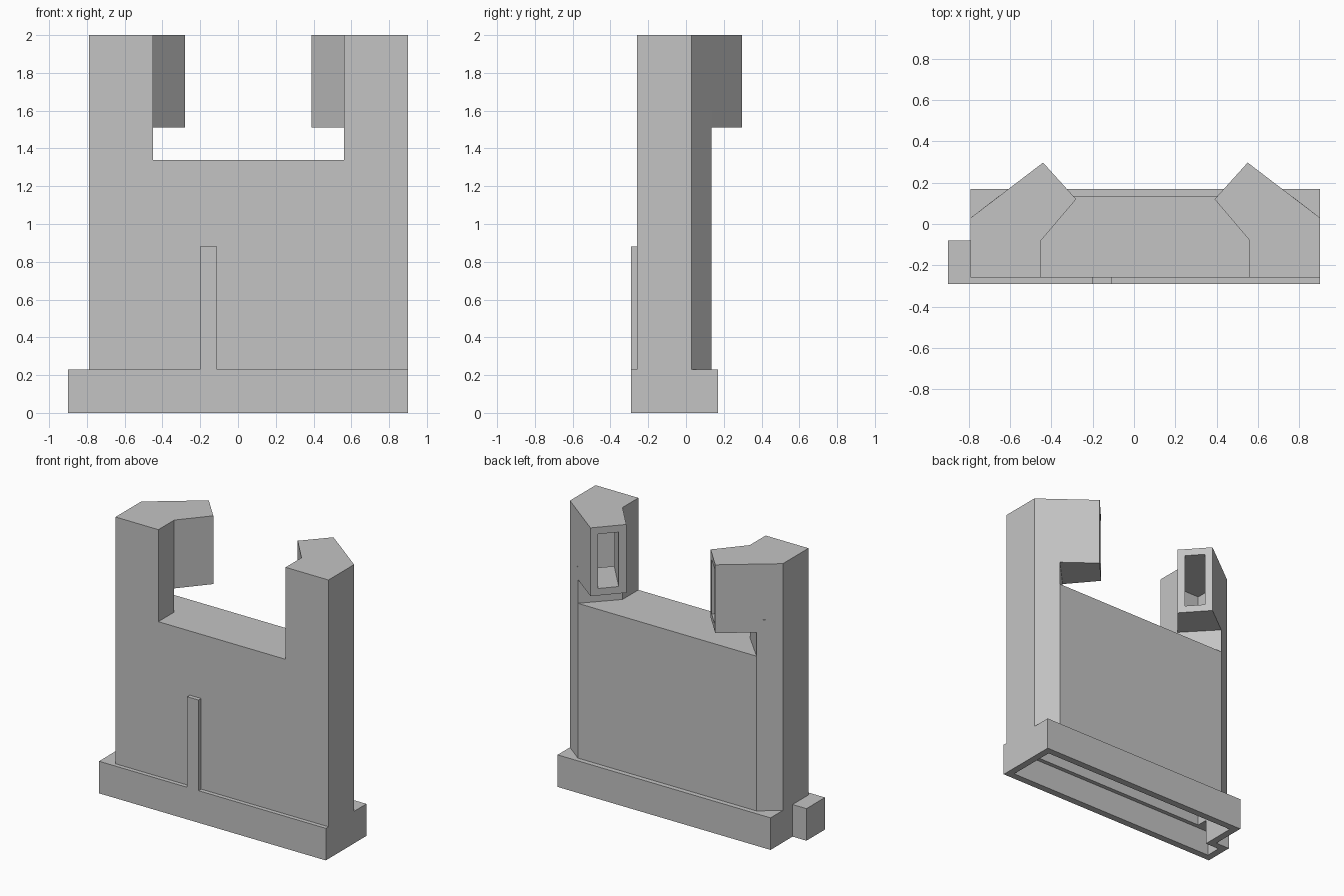
import bpy, bmesh
from mathutils import Vector

cube = bpy.data.objects.get("Cube")
if cube:
    bpy.data.objects.remove(cube, do_unlink=True)

grey = bpy.data.materials.new("plain grey")
grey.use_nodes = True
colour = (0.55, 0.55, 0.55, 1)
grey.diffuse_color = colour
grey.node_tree.nodes["Principled BSDF"].inputs["Base Color"].default_value = colour

CENTRE = 0.055   # middle of the wall, the lug shifts it off zero
WALL = 0.05      # shell thickness
TOP = 2.0


def prism(name, outline, z0, z1, flip=False):
    """Extrude a counter-clockwise outline, optionally mirrored in x."""
    if flip:
        outline = [(-x, y) for x, y in reversed(outline)]
    bm = bmesh.new()
    face = bm.faces.new([bm.verts.new((x + CENTRE, y, z0)) for x, y in outline])
    side = bmesh.ops.extrude_face_region(bm, geom=[face])["geom"]
    moved = [v for v in side if isinstance(v, bmesh.types.BMVert)]
    bmesh.ops.translate(bm, verts=moved, vec=(0, 0, z1 - z0))
    bmesh.ops.recalc_face_normals(bm, faces=bm.faces)
    mesh = bpy.data.meshes.new(name)
    bm.to_mesh(mesh)
    bm.free()
    mesh.materials.append(grey)
    obj = bpy.data.objects.new(name, mesh)
    bpy.context.collection.objects.link(obj)
    return obj


def inset(outline, open_edge=None):
    """Move every edge inwards by the wall; an open edge moves outwards."""
    lines = []
    for i, p in enumerate(outline):
        a, b = Vector(p), Vector(outline[(i + 1) % len(outline)])
        d = (b - a).normalized()
        shift = -WALL if i == open_edge else WALL
        lines.append((a + Vector((-d.y, d.x)) * shift, d))
    result = []
    for i, (p, d) in enumerate(lines):
        q, e = lines[i - 1]
        t = (p - q).cross(d) / e.cross(d)
        result.append(tuple(q + e * t))
    return result


def combine(target, other, operation):
    mod = target.modifiers.new(operation, 'BOOLEAN')
    mod.operation = operation
    mod.solver = 'EXACT'
    mod.object = other
    bpy.context.view_layer.objects.active = target
    bpy.ops.object.modifier_apply(modifier=mod.name)
    bpy.data.objects.remove(other, do_unlink=True)


# Outlines seen from above
base = [(-0.845, 0.17), (-0.845, -0.08), (-0.955, -0.08), (-0.955, -0.29),
        (0.845, -0.29), (0.845, 0.17)]
panel = [(-0.845, -0.26), (0.845, -0.26), (0.845, 0.03), (0.709, 0.135),
         (-0.709, 0.135), (-0.845, 0.03)]
post = [(0.505, -0.26), (0.845, -0.26), (0.845, 0.03), (0.709, 0.135),
        (0.505, -0.08)]
arm = [(0.505, -0.26), (0.845, -0.26), (0.845, 0.03), (0.495, 0.297),
       (0.335, 0.12), (0.505, -0.08)]
rib = [(-0.255, -0.29), (-0.165, -0.29), (-0.165, -0.25), (-0.255, -0.25)]

# Solid outside: base, panel, two posts with arms, front rib
shell = prism("hollow_wall_with_posts", base, 0, 0.23)
combine(shell, prism("panel", panel, 0.1, 1.34), 'UNION')
for flip in (False, True):
    combine(shell, prism("post", post, 1.2, 1.6, flip), 'UNION')
    combine(shell, prism("arm", arm, 1.51, TOP, flip), 'UNION')
combine(shell, prism("rib", rib, 0.2, 0.88), 'UNION')

# Hollow inside, open below and through the end of each arm
combine(shell, prism("base_cavity", inset(base), -0.1, 0.23 - WALL), 'DIFFERENCE')
combine(shell, prism("panel_cavity", inset(panel), 0.1, 1.34 - WALL), 'DIFFERENCE')
for flip in (False, True):
    combine(shell, prism("post_cavity", inset(post), 1.2, 1.7, flip), 'DIFFERENCE')
    combine(shell, prism("arm_cavity", inset(arm, open_edge=3), 1.51 + WALL,
                         TOP - WALL, flip), 'DIFFERENCE')
